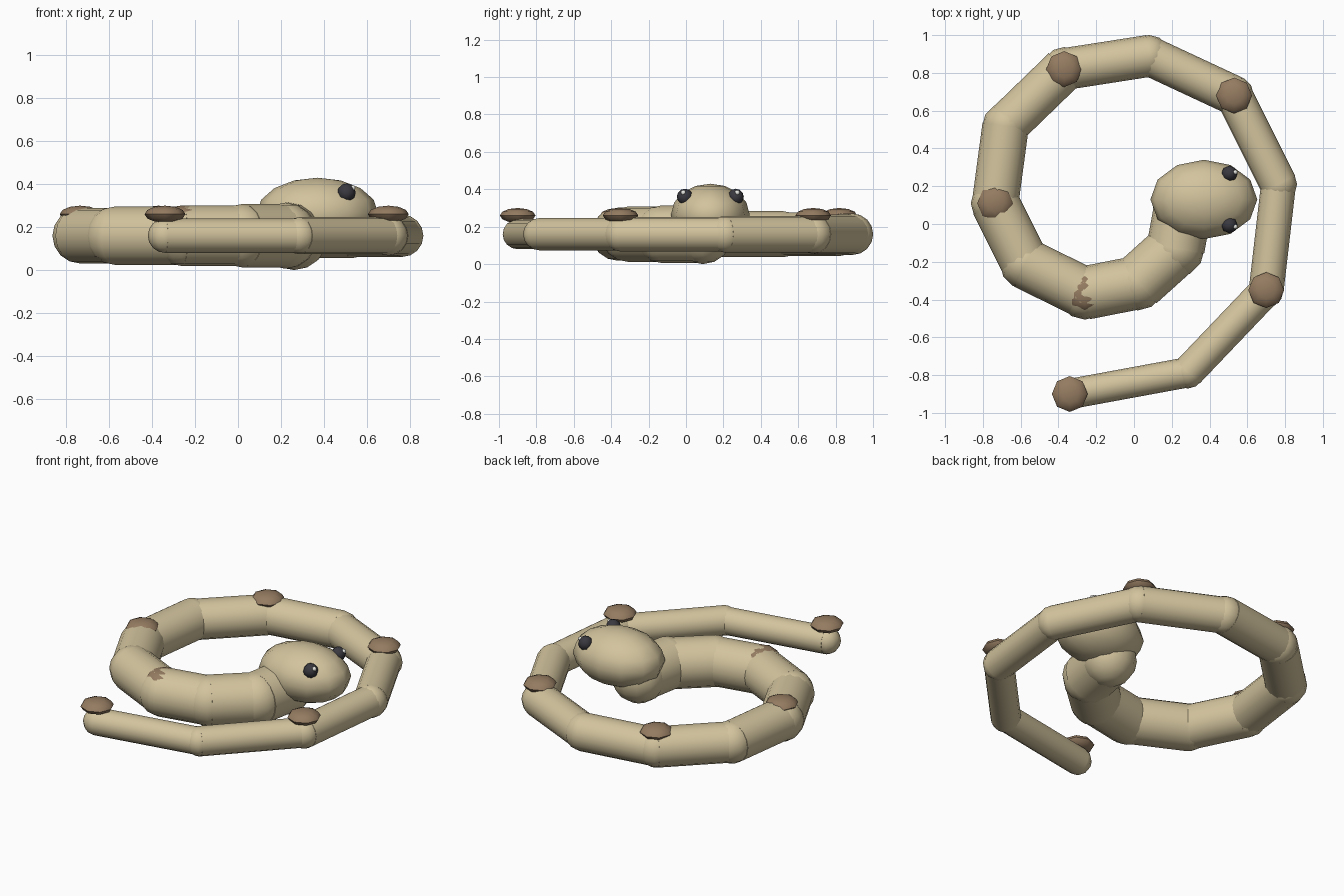
import bpy, math
from mathutils import Vector

cube = bpy.data.objects.get("Cube")
if cube:
    bpy.data.objects.remove(cube, do_unlink=True)


def material(name, rgb):
    m = bpy.data.materials.new(name)
    m.use_nodes = True
    m.diffuse_color = (*rgb, 1)
    m.node_tree.nodes["Principled BSDF"].inputs["Base Color"].default_value = (*rgb, 1)
    return m


SAND = material("sand_skin", (0.65, 0.55, 0.34))
BROWN = material("brown_scale", (0.30, 0.20, 0.12))
DARK = material("dark_eye", (0.04, 0.04, 0.05))
WHITE = material("eye_glint", (0.85, 0.85, 0.82))


def finish(name, mat):
    ob = bpy.context.object
    ob.name = name
    ob.data.materials.append(mat)
    bpy.ops.object.shade_smooth_by_angle(angle=math.radians(60))
    return ob


def ball(name, mat, centre, radii, segments=12, rings=8):
    bpy.ops.mesh.primitive_uv_sphere_add(segments=segments, ring_count=rings, radius=1, location=centre)
    bpy.context.object.scale = radii
    bpy.ops.object.transform_apply(location=False, rotation=False, scale=True)
    return finish(name, mat)


def tube(name, mat, a, b, radius):
    a, b = Vector(a), Vector(b)
    bpy.ops.mesh.primitive_cylinder_add(vertices=16, radius=radius, depth=(b - a).length, location=(a + b) / 2)
    bpy.context.object.rotation_euler = (b - a).to_track_quat('Z', 'X').to_euler()
    return finish(name, mat)


# Coiled body path, from the tail tip to the neck
PATH = [(-0.34, -0.90), (0.285, -0.785), (0.70, -0.35), (0.765, 0.21), (0.53, 0.68),
        (0.08, 0.89), (-0.37, 0.82), (-0.68, 0.52), (-0.735, 0.11), (-0.575, -0.21),
        (-0.26, -0.365), (0.02, -0.31), (0.22, -0.13), (0.26, 0.09)]
AXIS_Z = 0.16
last = len(PATH) - 1
for i, (x, y) in enumerate(PATH):
    r = 0.08 + 0.08 * i / last
    ball(f"body_joint_{i + 1}", SAND, (x, y, AXIS_Z), (r, r, r))
    if i < last:
        tube(f"body_segment_{i + 1}", SAND, (x, y, AXIS_Z), (*PATH[i + 1], AXIS_Z), r)
    # Flat back scale on every second joint
    if i % 2 == 0 and i < last - 1:
        ball(f"back_scale_{i // 2 + 1}", BROWN, (x, y, 0.26), (0.095, 0.095, 0.04), 8, 6)

# Head, facing along the coil's open side
HEAD = Vector((0.37, 0.13, 0.265))
ball("head", SAND, HEAD, (0.283, 0.21, 0.165))

# Eyes with small glints
for side, s in (("left", 1), ("right", -1)):
    eye = HEAD + Vector((0.135, 0.136 * s, 0.095))
    ball(f"{side}_eye", DARK, eye, (0.043,) * 3, 8, 6)
    ball(f"{side}_eye_glint", WHITE, eye + Vector((0.03, 0.008 * s, 0.022)), (0.014,) * 3, 6, 4)
